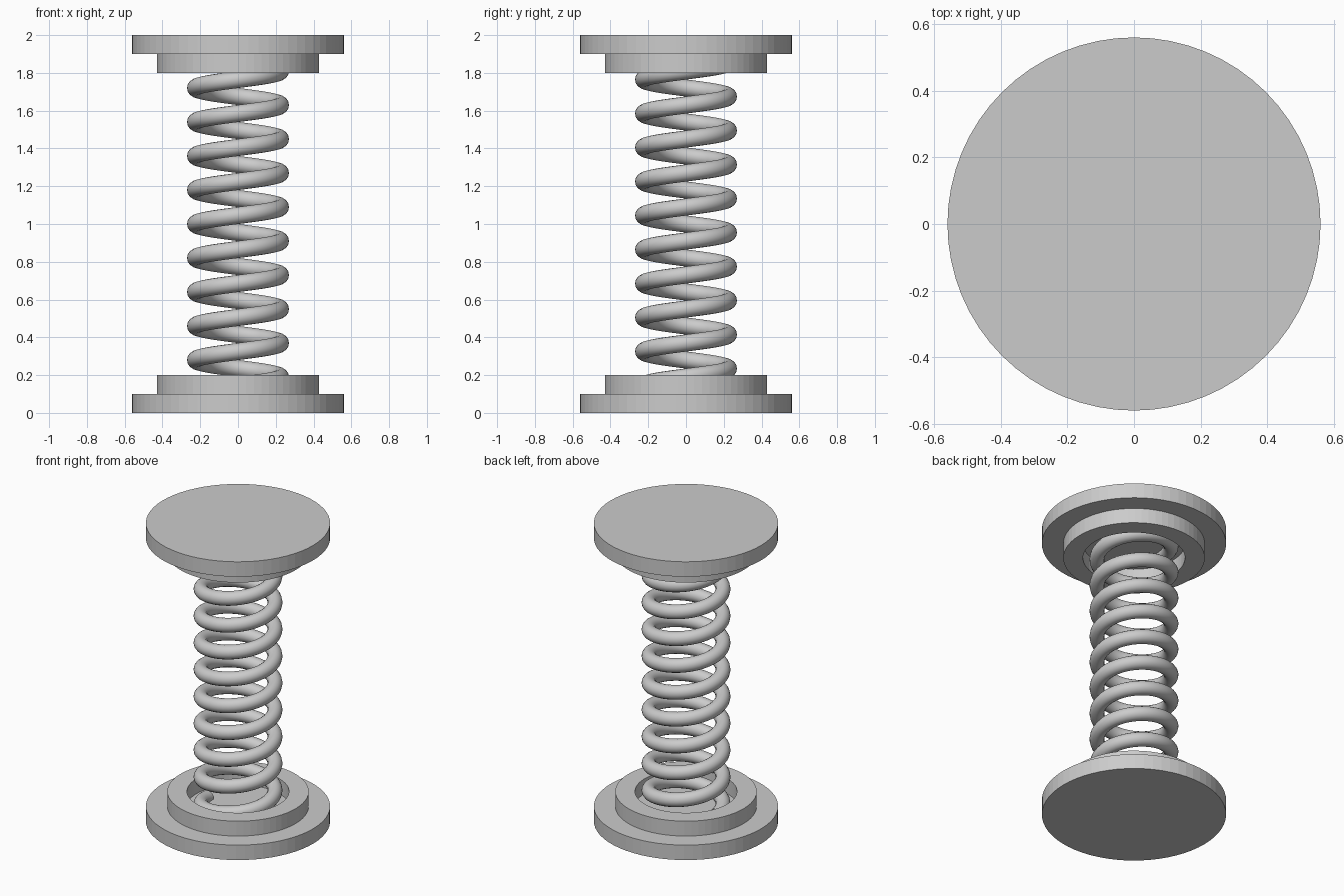
import bpy, bmesh
from math import sin, cos, tau, pi
from mathutils import Vector

if "Cube" in bpy.data.objects:
    bpy.data.objects.remove(bpy.data.objects["Cube"])

SIDES = 64


def make_object(name, bm):
    bmesh.ops.recalc_face_normals(bm, faces=bm.faces)
    mesh = bpy.data.meshes.new(name)
    bm.to_mesh(mesh)
    bm.free()
    obj = bpy.data.objects.new(name, mesh)
    bpy.context.collection.objects.link(obj)
    return obj


def bridge(bm, a, b):
    n = len(a)
    for i in range(n):
        j = (i + 1) % n
        bm.faces.new((a[i], a[j], b[j], b[i]))


def end_cap(name, z0, direction):
    # round plate with a raised collar around a recess that seats the spring
    profile = [(0.56, 0), (0.56, 0.1), (0.43, 0.1), (0.43, 0.2), (0.31, 0.2), (0.31, 0.1)]
    bm = bmesh.new()
    rings = [[bm.verts.new((r * cos(tau * i / SIDES), r * sin(tau * i / SIDES), z0 + direction * h))
              for i in range(SIDES)] for r, h in profile]
    for a, b in zip(rings, rings[1:]):
        bridge(bm, a, b)
    bm.faces.new(rings[0])
    bm.faces.new(rings[-1])
    return make_object(name, bm)


def coil(name, radius, wire, z0, z1, turns, start, steps=48, sides=16):
    # round wire swept along a helix, square to its path
    bm = bmesh.new()
    rings = []
    count = turns * steps
    rise = (z1 - z0) / (turns * tau)
    for k in range(count + 1):
        t = start + tau * k / steps
        out = Vector((cos(t), sin(t), 0))
        tangent = Vector((-radius * sin(t), radius * cos(t), rise)).normalized()
        up = out.cross(tangent)
        centre = out * radius + Vector((0, 0, z0 + (z1 - z0) * k / count))
        rings.append([bm.verts.new(centre + wire * (out * cos(tau * i / sides) + up * sin(tau * i / sides)))
                      for i in range(sides)])
    for a, b in zip(rings, rings[1:]):
        bridge(bm, a, b)
    bm.faces.new(rings[0])
    bm.faces.new(rings[-1])
    obj = make_object(name, bm)
    for f in obj.data.polygons:
        f.use_smooth = len(f.vertices) == 4
    return obj


# matching end caps facing each other
end_cap("bottom_cap", 0.0, 1)
end_cap("top_cap", 2.0, -1)

# ten-turn spring between the recess floors
coil("spring", 0.225, 0.045, 0.1, 1.9, 10, pi)
